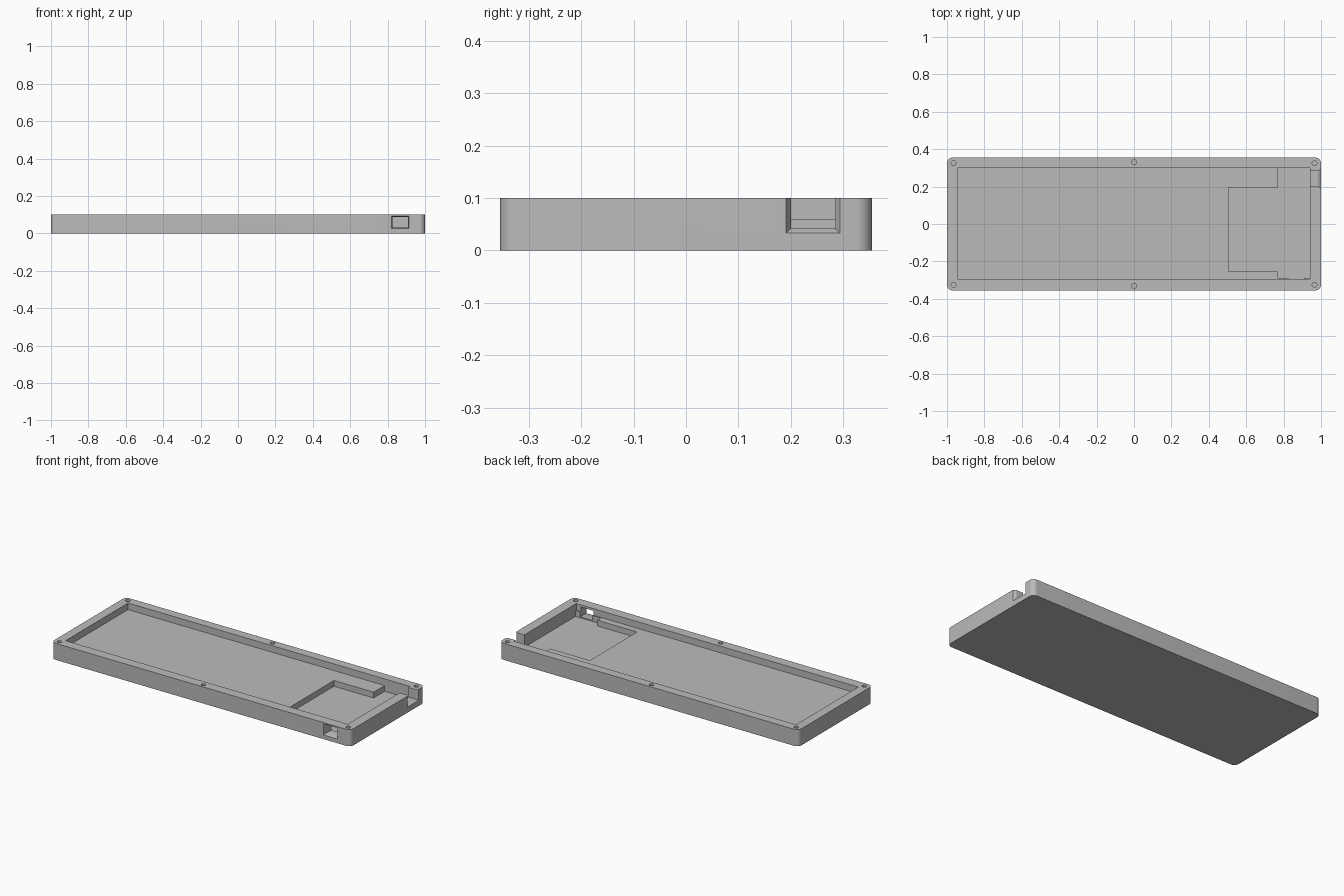
import bpy, bmesh, math
from mathutils import Vector

cube = bpy.data.objects.get("Cube")
if cube:
    bpy.data.objects.remove(cube, do_unlink=True)

grey = bpy.data.materials.new("plain_grey")
grey.use_nodes = True
grey.diffuse_color = (0.5, 0.5, 0.5, 1)
grey.node_tree.nodes["Principled BSDF"].inputs["Base Color"].default_value = (0.5, 0.5, 0.5, 1)


def add_object(name, bm):
    bmesh.ops.recalc_face_normals(bm, faces=bm.faces)
    mesh = bpy.data.meshes.new(name)
    bm.to_mesh(mesh)
    bm.free()
    mesh.materials.append(grey)
    obj = bpy.data.objects.new(name, mesh)
    bpy.context.collection.objects.link(obj)
    return obj


def box_mesh(x0, x1, y0, y1, z0, z1):
    bm = bmesh.new()
    bmesh.ops.create_cube(bm, size=1)
    for v in bm.verts:
        v.co = Vector((x1 if v.co.x > 0 else x0,
                       y1 if v.co.y > 0 else y0,
                       z1 if v.co.z > 0 else z0))
    return bm


def box(name, *limits):
    return add_object(name, box_mesh(*limits))


def flare(name, limits, axis, side, grow):
    """Box whose end on one side of an axis is widened to cut a chamfer."""
    bm = box_mesh(*limits)
    centre = sum((v.co for v in bm.verts), Vector()) / 8
    for v in bm.verts:
        if (v.co[axis] - centre[axis]) * side > 0:
            for k in range(3):
                if k != axis:
                    v.co[k] += math.copysign(grow, v.co[k] - centre[k])
    return add_object(name, bm)


def screw_hole(x, y):
    bm = bmesh.new()
    bmesh.ops.create_cone(bm, cap_ends=True, segments=32, radius1=0.013,
                          radius2=0.013, depth=0.14)
    bmesh.ops.translate(bm, verts=bm.verts, vec=(x, y, 0.11))
    return add_object("screw_hole", bm)


# Tray body with rounded upright corners
bm = box_mesh(-1, 1, -0.355, 0.355, 0, 0.1)
upright = [e for e in bm.edges if abs(e.verts[0].co.z - e.verts[1].co.z) > 0.05]
bmesh.ops.bevel(bm, geom=upright, offset=0.03, segments=10, profile=0.5,
                affect='EDGES')
tray = add_object("case_tray", bm)

cutters = [
    # Main recess and the deeper circuit pocket
    box("main_recess", -0.945, 0.94, -0.295, 0.3, 0.06, 0.2),
    box("pocket", 0.505, 0.94, -0.255, 0.195, 0.025, 0.15),
    box("pocket_end", 0.77, 0.94, -0.288, 0.3, 0.025, 0.15),
    # Open cable notch in the left wall, chamfered outside
    box("notch", 0.9, 1.1, 0.2, 0.285, 0.042, 0.2),
    flare("notch_chamfer", (0.985, 1.015, 0.2, 0.285, 0.042, 0.2), 0, 1, 0.018),
    # Port window through the front wall, chamfered outside
    box("port", 0.826, 0.909, -0.45, -0.27, 0.031, 0.087),
    flare("port_chamfer", (0.826, 0.909, -0.367, -0.343, 0.031, 0.087), 1, -1, 0.011),
]
# Screw holes along both long rims
for side in (-1, 1):
    for x in (-0.965, 0, 0.965):
        cutters.append(screw_hole(x, side * (0.33 if x == 0 else 0.325)))

# Cut everything out of the tray
bpy.context.view_layer.objects.active = tray
for cutter in cutters:
    cutter.hide_render = True
    mod = tray.modifiers.new(cutter.name, 'BOOLEAN')
    mod.operation = 'DIFFERENCE'
    mod.solver = 'EXACT'
    mod.object = cutter
    bpy.ops.object.modifier_apply(modifier=mod.name)
    bpy.data.objects.remove(cutter, do_unlink=True)

# Smooth the rounded corners and holes, keep the hard edges
bpy.ops.object.select_all(action='DESELECT')
tray.select_set(True)
bpy.ops.object.shade_smooth_by_angle(angle=math.radians(30))
